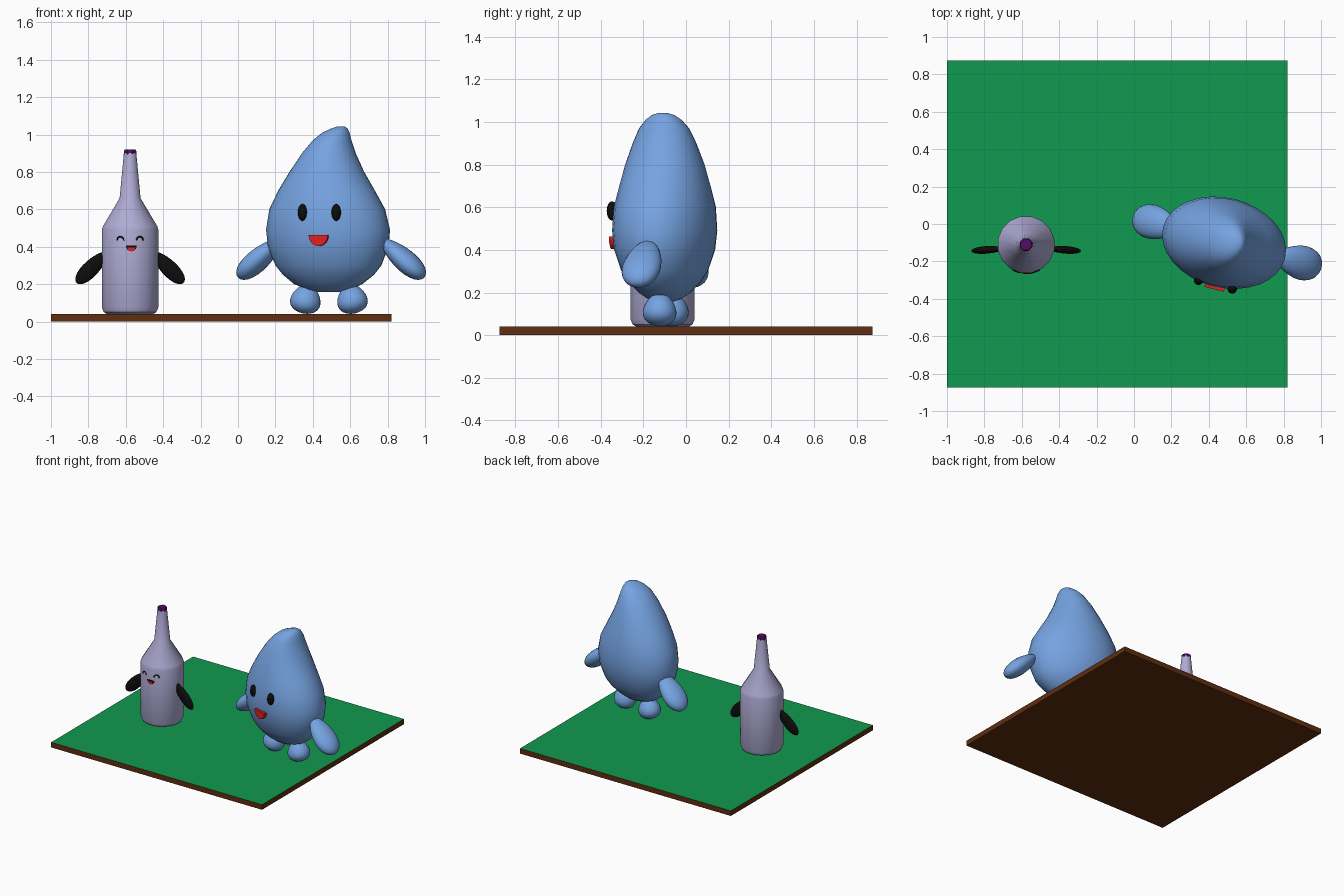
import bpy, bmesh
from math import sin, cos, pi, sqrt, radians
from mathutils import Matrix, Vector

if "Cube" in bpy.data.objects:
    bpy.data.objects.remove(bpy.data.objects["Cube"])


def material(name, rgb):
    m = bpy.data.materials.new(name)
    m.diffuse_color = (*rgb, 1)
    m.use_nodes = True
    m.node_tree.nodes["Principled BSDF"].inputs["Base Color"].default_value = m.diffuse_color
    return m


GREEN = material("grass green", (0.005, 0.32, 0.08))
BROWN = material("earth brown", (0.115, 0.027, 0.005))
BLUE = material("water blue", (0.18, 0.37, 0.76))
LAVENDER = material("pale lavender", (0.43, 0.41, 0.66))
PURPLE = material("cap purple", (0.085, 0.004, 0.13))
BLACK = material("black", (0.004, 0.004, 0.004))
RED = material("mouth red", (0.75, 0.015, 0.015))

YAW = radians(-14.4)          # the drop figure is turned slightly
BOTTLE = (-0.577, -0.11)


def finish(name, bm, mats, smooth=None):
    bmesh.ops.recalc_face_normals(bm, faces=bm.faces)
    me = bpy.data.meshes.new(name)
    bm.to_mesh(me)
    bm.free()
    ob = bpy.data.objects.new(name, me)
    bpy.context.collection.objects.link(ob)
    for m in mats:
        me.materials.append(m)
    if smooth:
        bpy.ops.object.select_all(action='DESELECT')
        ob.select_set(True)
        bpy.context.view_layer.objects.active = ob
        bpy.ops.object.shade_smooth_by_angle(angle=radians(smooth))
    return ob


def loft(rings):
    """Skin closed rings of points and cap both ends."""
    bm = bmesh.new()
    loops = [[bm.verts.new(p) for p in r] for r in rings]
    for a, b in zip(loops, loops[1:]):
        for i in range(len(a)):
            j = (i + 1) % len(a)
            bm.faces.new((a[i], a[j], b[j], b[i]))
    bm.faces.new(loops[0])
    bm.faces.new(loops[-1])
    return bm


def egg(name, centre, half, mat, taper=0.0, yaw=0.0, tilt=0.0):
    """Ellipsoid, narrower towards its local top."""
    bm = bmesh.new()
    bmesh.ops.create_uvsphere(bm, u_segments=20, v_segments=14, radius=1)
    for v in bm.verts:
        k = 1 - taper * v.co.z
        v.co = Vector((v.co.x * k * half[0], v.co.y * k * half[1], v.co.z * half[2]))
    bm.transform(Matrix.Translation(centre) @ Matrix.Rotation(yaw, 4, 'Z')
                 @ Matrix.Rotation(tilt, 4, 'Y'))
    return finish(name, bm, [mat], 60)


def smile(name, centre, half_w, height, depth, mat, yaw=0.0):
    """Half-disc plate with a flat top edge, facing the front."""
    n = 12
    outline = [(half_w * cos(pi + pi * i / n), height * sin(pi + pi * i / n))
               for i in range(n + 1)]
    bm = loft([[(x, y, z) for x, z in outline] for y in (-depth / 2, depth / 2)])
    bm.transform(Matrix.Translation(centre) @ Matrix.Rotation(yaw, 4, 'Z'))
    return finish(name, bm, [mat])


# Ground slab with a grass top
bm = bmesh.new()
bmesh.ops.create_cube(bm, size=1)
bm.transform(Matrix.Translation((-0.09, 0, 0.02)) @ Matrix.Diagonal((1.82, 1.75, 0.04, 1)))
for f in bm.faces:
    f.normal_update()
    f.material_index = 1 if f.normal.z > 0.5 else 0
finish("ground_slab", bm, [BROWN, GREEN])


# Bottle body and cap
def turned(name, profile, sides, mat, smooth):
    rings = [[(BOTTLE[0] + r * cos(2 * pi * (i + 0.5) / sides),
               BOTTLE[1] + r * sin(2 * pi * (i + 0.5) / sides), z)
              for i in range(sides)] for r, z in profile]
    return finish(name, loft(rings), [mat], smooth)


turned("bottle_body", [(0.125, 0.04), (0.143, 0.05), (0.154, 0.075), (0.154, 0.49),
                       (0.148, 0.51), (0.057, 0.66), (0.034, 0.90)], 16, LAVENDER, 30)
turned("bottle_cap", [(0.03, 0.89), (0.036, 0.896), (0.036, 0.912), (0.031, 0.92)],
       8, PURPLE, 30)

# Bottle arms
for side, s in (("left", -1), ("right", 1)):
    egg(f"bottle_arm_{side}", (BOTTLE[0] + s * 0.205, -0.138, 0.288), (0.043, 0.02, 0.115),
        BLACK, taper=0.15, yaw=s * radians(-4), tilt=-s * radians(45))

# Bottle closed eyes: thin arches hugging the glass
for side, s in (("left", -1), ("right", 1)):
    cu = bpy.data.curves.new(f"bottle_eye_{side}", 'CURVE')
    cu.dimensions = '3D'
    cu.bevel_depth = 0.004
    cu.bevel_resolution = 1
    cu.use_fill_caps = True
    sp = cu.splines.new('POLY')
    sp.points.add(8)
    for i, p in enumerate(sp.points):
        a = pi * i / 8
        dx = s * 0.052 + 0.018 * cos(a)
        p.co = (BOTTLE[0] + dx, BOTTLE[1] - sqrt(0.153 ** 2 - dx * dx),
                0.434 + 0.02 * sin(a), 1)
    ob = bpy.data.objects.new(f"bottle_eye_{side}", cu)
    cu.materials.append(BLACK)
    bpy.context.collection.objects.link(ob)

# Bottle mouth and tongue
smile("bottle_mouth", (-0.57, -0.26, 0.406), 0.029, 0.031, 0.009, BLACK)
smile("bottle_tongue", (-0.57, -0.264, 0.396), 0.021, 0.021, 0.008, RED)

# Drop body: lofted ellipses given as (height, left x, right x, half depth)
SECTIONS = [(0.157, 0.44, 0.54, 0.04), (0.17, 0.375, 0.60, 0.08),
            (0.20, 0.30, 0.665, 0.122), (0.25, 0.24, 0.727, 0.17), (0.30, 0.20, 0.767, 0.203),
            (0.40, 0.16, 0.805, 0.237), (0.49, 0.15, 0.813, 0.247), (0.60, 0.167, 0.787, 0.24),
            (0.70, 0.215, 0.732, 0.215), (0.80, 0.275, 0.675, 0.187), (0.90, 0.342, 0.63, 0.15),
            (0.97, 0.40, 0.607, 0.118), (1.01, 0.45, 0.597, 0.085), (1.033, 0.50, 0.585, 0.052),
            (1.043, 0.53, 0.57, 0.02)]
c, s = cos(YAW), sin(YAW)
rings = []
for z, x0, x1, hy in SECTIONS:
    hx, cx = (x1 - x0) / 2, (x0 + x1) / 2
    k = c * c - s * s
    a = sqrt((hx * hx * c * c - hy * hy * s * s) / k)
    b = sqrt((hy * hy * c * c - hx * hx * s * s) / k)
    cy = -0.1 + (cx - 0.482) * s / c * 0.5
    ring = []
    for i in range(32):
        t = 2 * pi * i / 32
        u, v = a * cos(t), b * sin(t)
        ring.append((cx + u * c - v * s, cy + u * s + v * c, z))
    rings.append(ring)
finish("drop_body", loft(rings), [BLUE], 80)

# Drop arms, feet and eyes
for side, k in (("left", -1), ("right", 1)):
    egg(f"drop_arm_{side}", (0.498 + k * 0.383, -0.098 - k * 0.105, 0.337),
        (0.058, 0.09, 0.155), BLUE, taper=0.22, yaw=YAW, tilt=-k * radians(49))
    egg(f"drop_foot_{side}", (0.486 + k * 0.123, -0.095 - k * 0.028, 0.122),
        (0.08, 0.077, 0.08), BLUE, taper=0.25, yaw=YAW, tilt=-k * radians(12))
    egg(f"drop_eye_{side}", (0.435 + k * 0.09, -0.324 - k * 0.023, 0.583),
        (0.025, 0.025, 0.045), BLACK, yaw=YAW)

# Drop mouth
smile("drop_mouth", (0.433, -0.332, 0.464), 0.053, 0.06, 0.035, RED, YAW)
